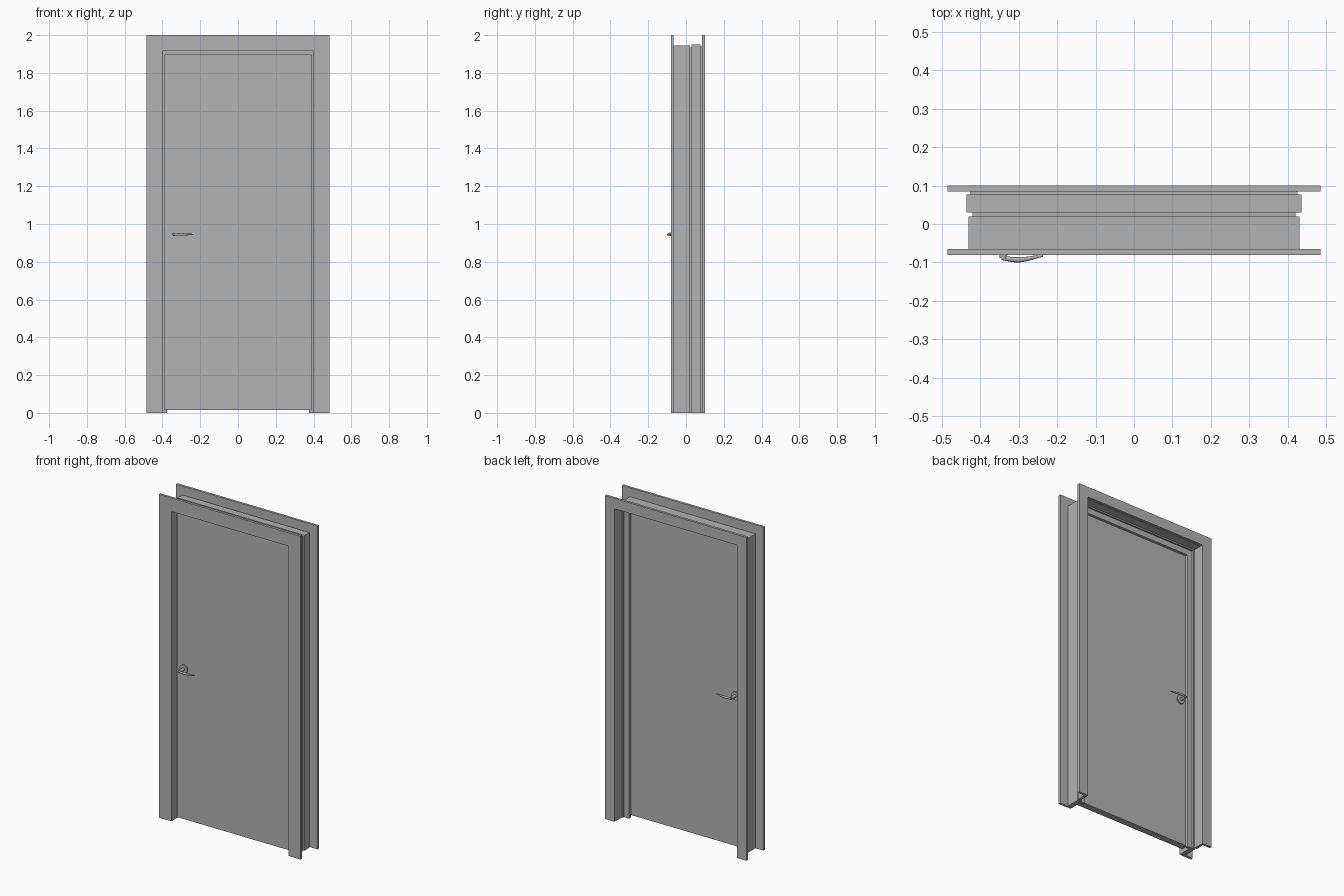
import bpy
import bmesh
from math import radians
from mathutils import Matrix, Vector

if "Cube" in bpy.data.objects:
    bpy.data.objects.remove(bpy.data.objects["Cube"])

GREY = (0.45, 0.45, 0.45, 1)
HEAD = 1.515        # height of a frame's top above its half width
DOOR_Y = (-0.042, 0.0)
HANDLE_X, HANDLE_Z = -0.34, 0.945

grey = bpy.data.materials.new("plain grey")
grey.use_nodes = True
grey.diffuse_color = GREY
grey.node_tree.nodes["Principled BSDF"].inputs["Base Color"].default_value = GREY


def finish(name, bm):
    bmesh.ops.recalc_face_normals(bm, faces=bm.faces)
    mesh = bpy.data.meshes.new(name)
    bm.to_mesh(mesh)
    bm.free()
    mesh.materials.append(grey)
    obj = bpy.data.objects.new(name, mesh)
    bpy.context.collection.objects.link(obj)
    return obj


def smooth(obj):
    bpy.ops.object.select_all(action="DESELECT")
    obj.select_set(True)
    bpy.context.view_layer.objects.active = obj
    bpy.ops.object.shade_smooth_by_angle(angle=radians(40))


def surround(name, inner, outer, y0, y1):
    """Two legs and a head with mitred corners, open at the floor."""
    bm = bmesh.new()
    rings = []
    for w in (inner, outer):
        path = [(-w, 0), (-w, w + HEAD), (w, w + HEAD), (w, 0)]
        rings.append([bm.verts.new((x, y0, z)) for x, z in path])
    a, b = rings
    faces = [bm.faces.new((a[i], a[i + 1], b[i + 1], b[i])) for i in range(3)]
    new = bmesh.ops.extrude_face_region(bm, geom=faces, use_keep_orig=True)["geom"]
    moved = [v for v in new if isinstance(v, bmesh.types.BMVert)]
    bmesh.ops.translate(bm, verts=moved, vec=(0, y1 - y0, 0))
    return finish(name, bm)


def box(name, lo, hi):
    bm = bmesh.new()
    lo, hi = Vector(lo), Vector(hi)
    bmesh.ops.create_cube(bm, size=1, matrix=Matrix.Translation((lo + hi) / 2)
                          @ Matrix.Diagonal((*(hi - lo), 1)))
    return finish(name, bm)


def disc(name, radius, y0, y1):
    bm = bmesh.new()
    place = Matrix.Translation((HANDLE_X, (y0 + y1) / 2, HANDLE_Z)) @ Matrix.Rotation(radians(90), 4, "X")
    bmesh.ops.create_cone(bm, cap_ends=True, segments=32, radius1=radius,
                          radius2=radius, depth=abs(y1 - y0), matrix=place)
    smooth(finish(name, bm))


def lever(name, face, side):
    """Bowed grip with an oval section, tapering to its free end."""
    curve = bpy.data.curves.new(name, "CURVE")
    curve.dimensions = "3D"
    curve.bevel_depth = 0.007
    curve.bevel_resolution = 3
    curve.resolution_u = 8
    curve.use_fill_caps = True
    spline = curve.splines.new("BEZIER")
    grip = [(-0.004, 0.046, 0.8), (0.04, 0.051, 1), (0.103, 0.040, 0.45)]
    spline.bezier_points.add(len(grip) - 1)
    for p, (x, out, size) in zip(spline.bezier_points, grip):
        p.co = (HANDLE_X + x, face + side * out, HANDLE_Z)
        p.radius = size
        p.handle_left_type = p.handle_right_type = "AUTO"
    curve.materials.append(grey)
    obj = bpy.data.objects.new(name, curve)
    bpy.context.collection.objects.link(obj)
    bpy.ops.object.select_all(action="DESELECT")
    obj.select_set(True)
    bpy.context.view_layer.objects.active = obj
    bpy.ops.object.convert(target="MESH")
    smooth(bpy.context.view_layer.objects.active)


# Front trim and the fixed half of the frame
surround("front_casing", 0.42, 0.485, -0.08, -0.065)
surround("front_lip", 0.40, 0.42, -0.078, -0.065)
surround("front_jamb", 0.40, 0.43, -0.065, 0.003)
surround("door_stop", 0.375, 0.43, 0.003, 0.02)

# Adjustable rear half of the frame and its trim
surround("jamb_link", 0.41, 0.42, 0.02, 0.03)
surround("back_jamb", 0.418, 0.435, 0.03, 0.077)
surround("back_tongue", 0.418, 0.425, 0.077, 0.085)
surround("back_casing", 0.42, 0.485, 0.085, 0.10)

# Door leaf
box("door_leaf", (-0.388, DOOR_Y[0], 0.015), (0.388, DOOR_Y[1], 1.897))

# Handles on both faces
for label, face, side in (("front", DOOR_Y[0], -1), ("back", DOOR_Y[1], 1)):
    disc(label + "_rosette", 0.026, face, face + side * 0.007)
    disc(label + "_spindle", 0.009, face, face + side * 0.046)
    lever(label + "_lever", face, side)
